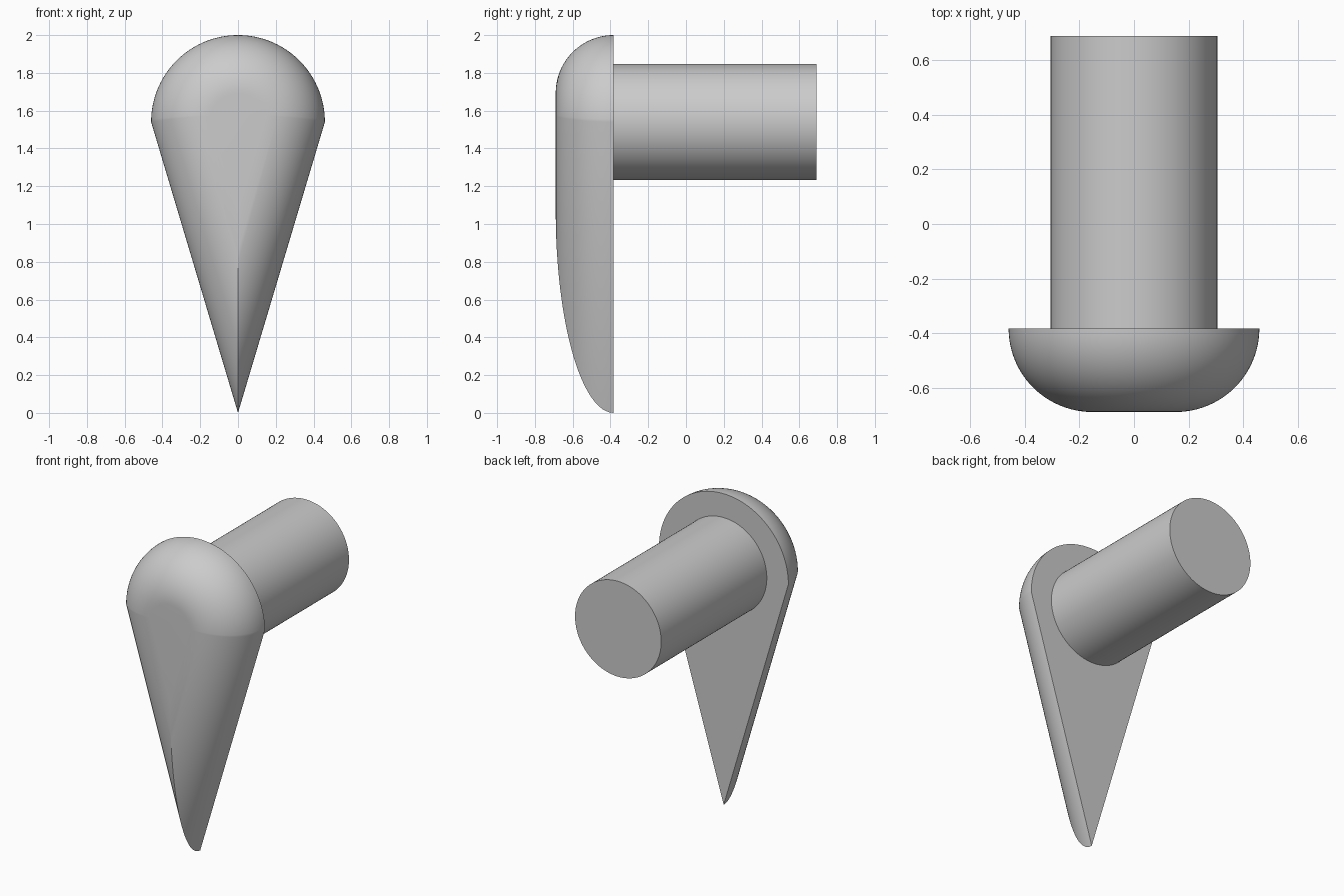
import bpy, bmesh, math
from mathutils import Matrix

if "Cube" in bpy.data.objects:
    bpy.data.objects.remove(bpy.data.objects["Cube"])

R = 0.46               # radius of the rounded top
ZC = 2.0 - R           # centre height of the rounded top
FILLET = R * 2 / 3     # depth of the rounded front edge
FRONT = -0.69
BACK = FRONT + FILLET  # flat rear plane of the teardrop
ARC, STEPS = 96, 24
TAPER = math.atan2(R, ZC)


def outline(d):
    """Teardrop outline inset by d, as (x, z) points; the last is the tip."""
    r = R - d
    start = math.acos((ZC * math.sin(TAPER) - d) / r) - TAPER
    pts = []
    for i in range(ARC + 1):
        a = start + (math.pi - 2 * start) * i / ARC
        pts.append((r * math.cos(a), ZC + r * math.sin(a)))
    return pts + [(0.0, d / math.sin(TAPER))]


def finish(bm, name):
    bmesh.ops.recalc_face_normals(bm, faces=bm.faces)
    mesh = bpy.data.meshes.new(name)
    bm.to_mesh(mesh)
    bm.free()
    ob = bpy.data.objects.new(name, mesh)
    bpy.context.collection.objects.link(ob)
    bpy.ops.object.select_all(action='DESELECT')
    ob.select_set(True)
    bpy.context.view_layer.objects.active = ob
    bpy.ops.object.shade_smooth_by_angle(angle=math.radians(25))
    return ob


# Teardrop head: stacked inset outlines following a quarter circle
bm = bmesh.new()
rings = []
for s in range(STEPS + 1):
    t = math.pi / 2 * s / STEPS
    y = BACK - FILLET * math.sin(t)
    rings.append([bm.verts.new((x, y, z))
                  for x, z in outline(FILLET * (1 - math.cos(t)))])
for a, b in zip(rings, rings[1:]):
    n = len(a)
    for i in range(n):
        j = (i + 1) % n
        bm.faces.new((a[i], a[j], b[j], b[i]))
bm.faces.new(rings[0])
bm.faces.new(rings[-1])
finish(bm, "teardrop_head")

# Round peg behind the head
bm = bmesh.new()
length = 0.69 - BACK
bmesh.ops.create_cone(
    bm, cap_ends=True, segments=96, radius1=R * 2 / 3, radius2=R * 2 / 3, depth=length,
    matrix=Matrix.Translation((0, BACK + length / 2, ZC)) @ Matrix.Rotation(math.pi / 2, 4, 'X'))
finish(bm, "round_peg")
